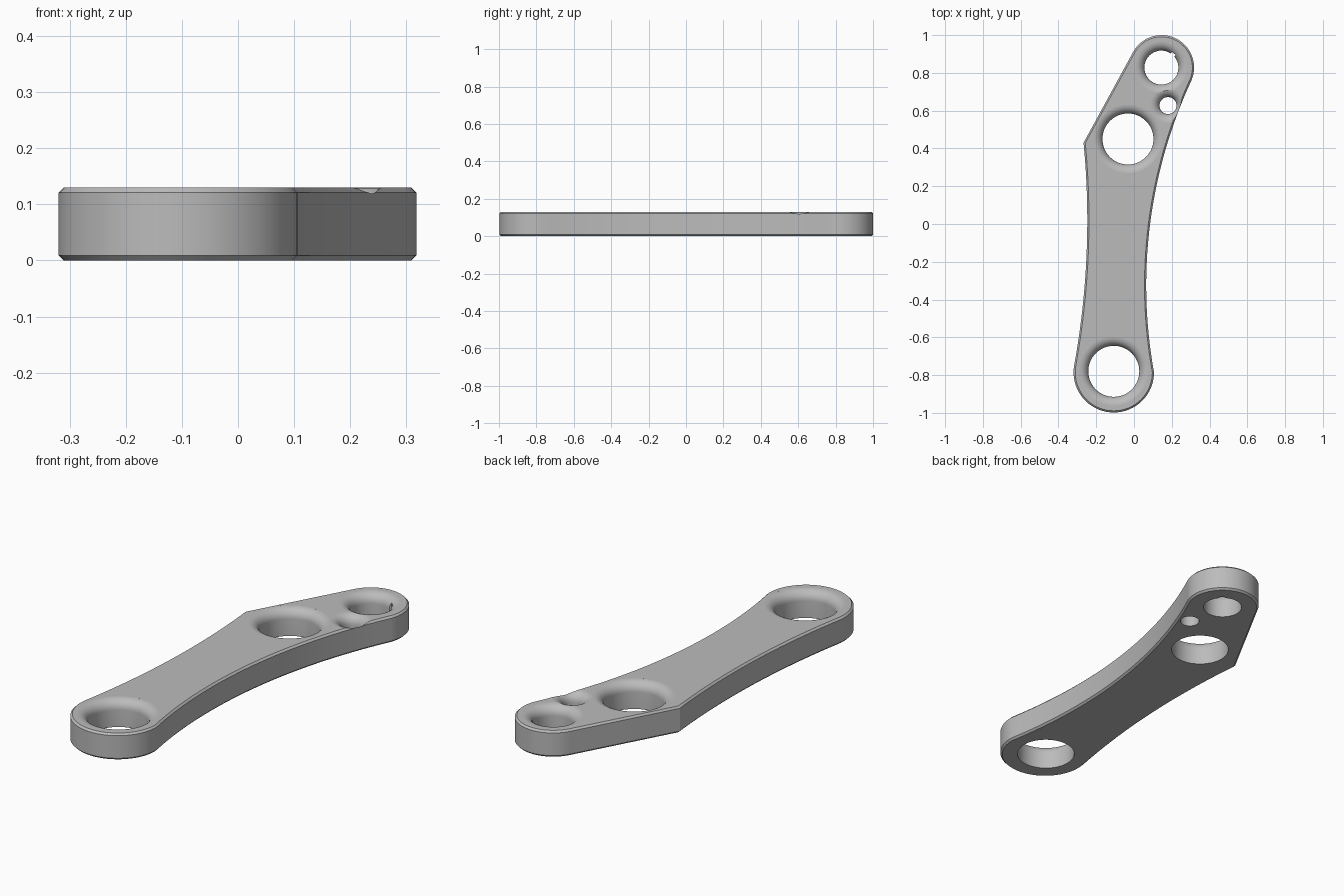
import bpy, bmesh, math
from mathutils import Vector

cube = bpy.data.objects.get("Cube")
if cube:
    bpy.data.objects.remove(cube, do_unlink=True)

THICK, CHAMFER, ROUND = 0.13, 0.009, 0.047

metal = bpy.data.materials.new("plain grey metal")
metal.use_nodes = True
GREY = (0.5, 0.5, 0.5, 1)
metal.diffuse_color = GREY
metal.node_tree.nodes["Principled BSDF"].inputs["Base Color"].default_value = GREY


def new_object(name, bm):
    bmesh.ops.recalc_face_normals(bm, faces=bm.faces)
    mesh = bpy.data.meshes.new(name)
    bm.to_mesh(mesh)
    bm.free()
    obj = bpy.data.objects.new(name, mesh)
    bpy.context.collection.objects.link(obj)
    mesh.materials.append(metal)
    return obj


def arc(centre, radius, start, end, steps):
    """Points on a circle, angles in degrees."""
    angles = [math.radians(start + (end - start) * i / steps) for i in range(steps + 1)]
    return [Vector((centre[0] + radius * math.cos(a), centre[1] + radius * math.sin(a)))
            for a in angles]


def arc_through(a, b, c, steps):
    """Points strictly between a and c on the circle through a, b and c."""
    a, b, c = Vector(a), Vector(b), Vector(c)
    d = 2 * (a.x * (b.y - c.y) + b.x * (c.y - a.y) + c.x * (a.y - b.y))
    aa, bb, cc = a.dot(a), b.dot(b), c.dot(c)
    centre = Vector(((aa * (b.y - c.y) + bb * (c.y - a.y) + cc * (a.y - b.y)) / d,
                     (aa * (c.x - b.x) + bb * (a.x - c.x) + cc * (b.x - a.x)) / d))
    u, v = a - centre, c - centre
    sweep = math.atan2(u.x * v.y - u.y * v.x, u.dot(v))
    start = math.degrees(math.atan2(u.y, u.x))
    return arc(centre, u.length, start, start + math.degrees(sweep), steps)[1:-1]


# Arm outline: round lower end, waisted sides, round upper end, left corner
lower_end = arc((-0.107, -0.785), 0.213, 170, 360, 40)
upper_end = arc((0.146, 0.828), 0.172, -25, 151, 40)
corner = Vector((-0.267, 0.43))
outline = (lower_end
           + arc_through(lower_end[-1], (0.072, -0.13), upper_end[0], 32)
           + upper_end + [corner]
           + arc_through(corner, (-0.249, -0.1), lower_end[0], 24))

bm = bmesh.new()
base = bm.faces.new([bm.verts.new((p.x, p.y, 0)) for p in outline])
top = bmesh.ops.extrude_face_region(bm, geom=[base], use_keep_orig=True)["geom"]
bmesh.ops.translate(bm, vec=(0, 0, THICK),
                    verts=[g for g in top if isinstance(g, bmesh.types.BMVert)])
bmesh.ops.recalc_face_normals(bm, faces=bm.faces)
rims = [e for e in bm.edges if abs(e.verts[0].co.z - e.verts[1].co.z) < 1e-5]
bmesh.ops.bevel(bm, geom=rims, offset=CHAMFER, segments=1, affect='EDGES')
arm = new_object("link_arm", bm)


def cut(cutter):
    mod = arm.modifiers.new(cutter.name, 'BOOLEAN')
    mod.operation, mod.solver, mod.object = 'DIFFERENCE', 'EXACT', cutter
    bpy.context.view_layer.objects.active = arm
    bpy.ops.object.modifier_apply(modifier=mod.name)
    bpy.data.objects.remove(cutter, do_unlink=True)


def hole_cutter(name, x, y, radius, sides):
    """Drill that flares into a rounded lip at the top."""
    profile = [(radius, -0.1)]
    for i in range(9):
        t = math.radians(88.5 * i / 8)
        profile.append((radius + ROUND * (1 - math.cos(t)),
                        THICK - ROUND + ROUND * math.sin(t)))
    profile.append((profile[-1][0], THICK + 0.1))
    bm = bmesh.new()
    rings = [[bm.verts.new((p.x, p.y, z)) for p in arc((x, y), r, 0, 360, sides)[:-1]]
             for r, z in profile]
    for low, high in zip(rings, rings[1:]):
        for i in range(sides):
            j = (i + 1) % sides
            bm.faces.new((low[i], low[j], high[j], high[i]))
    bm.faces.new(rings[0])
    bm.faces.new(rings[-1])
    cutter = new_object(name, bm)
    cutter.hide_render = True
    return cutter


# Holes with rounded upper lips
for name, x, y, radius, sides in (("lower_hole", -0.107, -0.78, 0.135, 64),
                                  ("middle_hole", -0.032, 0.45, 0.135, 64),
                                  ("upper_hole", 0.145, 0.828, 0.09, 56),
                                  ("small_hole", 0.18, 0.627, 0.045, 40)):
    cut(hole_cutter(name, x, y, radius, sides))

# Small key notch in the wall of the upper hole
bm = bmesh.new()
bmesh.ops.create_cube(bm, size=1)
bmesh.ops.scale(bm, vec=(0.05, 0.025, 0.4), verts=bm.verts)
notch = new_object("key_notch", bm)
notch.location = (0.145 + 0.075 * math.cos(0.85), 0.828 + 0.075 * math.sin(0.85), 0)
notch.rotation_euler.z = 0.85
notch.hide_render = True
cut(notch)

# Smooth curved walls, crisp chamfers
arm.select_set(True)
bpy.context.view_layer.objects.active = arm
bpy.ops.object.shade_smooth_by_angle(angle=math.radians(30))
